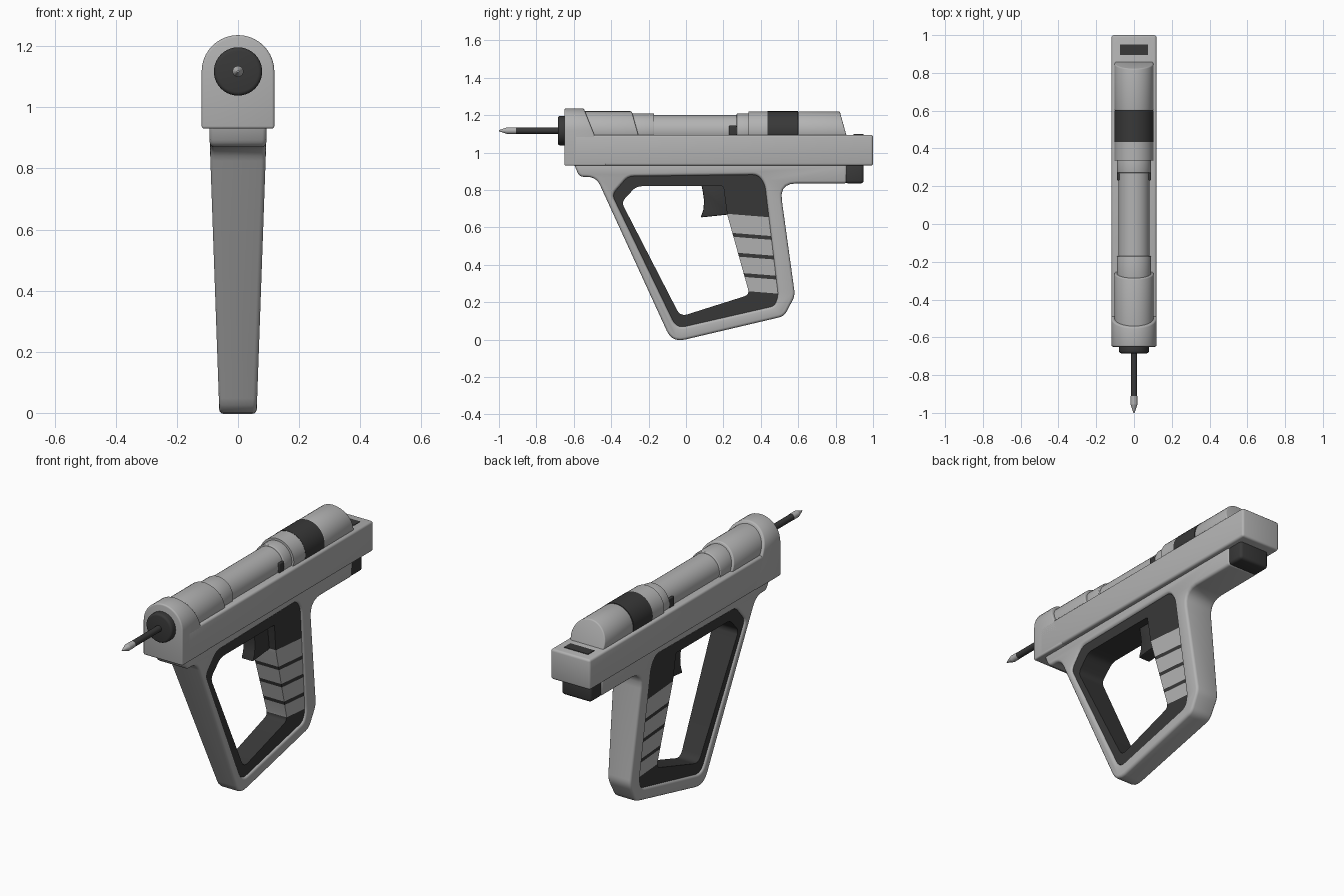
import bpy, bmesh, math
from mathutils import Vector, Matrix

if "Cube" in bpy.data.objects:
    bpy.data.objects.remove(bpy.data.objects["Cube"])

AXIS_Z = 1.117


def material(name, c):
    m = bpy.data.materials.new(name)
    m.diffuse_color = (c, c, c, 1)
    m.use_nodes = True
    m.node_tree.nodes["Principled BSDF"].inputs["Base Color"].default_value = m.diffuse_color
    return m


LIGHT = material("light_grey", 0.45)
DARK = material("dark_grey", 0.04)


def make(name, bm, mat):
    bmesh.ops.recalc_face_normals(bm, faces=bm.faces)
    me = bpy.data.meshes.new(name)
    bm.to_mesh(me)
    bm.free()
    ob = bpy.data.objects.new(name, me)
    bpy.context.collection.objects.link(ob)
    me.materials.append(mat)
    return ob


def activate(ob):
    bpy.ops.object.select_all(action='DESELECT')
    ob.select_set(True)
    bpy.context.view_layer.objects.active = ob


def smooth(ob):
    activate(ob)
    bpy.ops.object.shade_smooth_by_angle(angle=math.radians(32))


def bevel(ob, width, segs=3):
    activate(ob)
    m = ob.modifiers.new("bevel", 'BEVEL')
    m.width, m.segments = width, segs
    m.limit_method, m.angle_limit = 'ANGLE', math.radians(40)
    m.use_clamp_overlap = False
    bpy.ops.object.modifier_apply(modifier=m.name)
    smooth(ob)


def cut(ob, cutter):
    activate(ob)
    m = ob.modifiers.new("cut", 'BOOLEAN')
    m.operation, m.object = 'DIFFERENCE', cutter
    bpy.ops.object.modifier_apply(modifier=m.name)
    bpy.data.objects.remove(cutter)


def rounded(corners, n=5):
    """Round each (y, z, distance) corner with a small curve."""
    out = []
    for i, (y, z, d) in enumerate(corners):
        p = Vector((y, z))
        if d == 0:
            out.append(p)
            continue
        a = Vector(corners[i - 1][:2]) - p
        b = Vector(corners[(i + 1) % len(corners)][:2]) - p
        a, b = p + a.normalized() * d, p + b.normalized() * d
        for k in range(n + 1):
            t = k / n
            out.append(a * (1 - t) ** 2 + p * 2 * t * (1 - t) + b * t * t)
    return out


def prism(name, pts, mat, width):
    """Side profile (y, z) widened along x; width(z) is the half width."""
    bm = bmesh.new()
    l = [bm.verts.new((-width(z), y, z)) for y, z in pts]
    r = [bm.verts.new((width(z), y, z)) for y, z in pts]
    bm.faces.new(l)
    bm.faces.new(r[::-1])
    for i in range(len(pts)):
        bm.faces.new((l[i - 1], l[i], r[i], r[i - 1]))
    return make(name, bm, mat)


def box(name, x, y, z, mat, bev=0):
    bm = bmesh.new()
    bmesh.ops.create_cube(bm, size=1)
    for v in bm.verts:
        v.co = [c[0] + (c[1] - c[0]) * (k + 0.5) for c, k in zip((x, y, z), v.co)]
    ob = make(name, bm, mat)
    if bev:
        bevel(ob, bev)
    return ob


def tube(name, y0, y1, r0, mat, r1=None, slant=0, bev=0):
    """Round part lying along y, with an optional sloping rear end."""
    r1 = r0 if r1 is None else r1
    bm = bmesh.new()
    bmesh.ops.create_cone(bm, cap_ends=True, segments=40, radius1=r0, radius2=r1, depth=y1 - y0)
    bmesh.ops.rotate(bm, verts=bm.verts, matrix=Matrix.Rotation(-math.pi / 2, 3, 'X'))
    for v in bm.verts:
        back = v.co.y > 0
        v.co += Vector((0, (y0 + y1) / 2, AXIS_Z))
        if back:
            v.co.y -= slant * (v.co.z - 1.095)
    ob = make(name, bm, mat)
    if bev:
        bevel(ob, bev)
    else:
        smooth(ob)
    return ob


# Long body rail
box("body_rail", (-0.119, 0.119), (-0.6, 1.0), (0.93, 1.095), LIGHT, 0.012)

# Arched front block with a sloping back
bm = bmesh.new()
arch = [(0.119, 0.93)] + [(0.119 * math.cos(a), AXIS_Z + 0.119 * math.sin(a))
        for a in (math.pi * i / 20 for i in range(21))] + [(-0.119, 0.93)]
f = [bm.verts.new((x, -0.65, z)) for x, z in arch]
b = [bm.verts.new((x, -0.49 - 0.4 * (z - 1.095), z)) for x, z in arch]
bm.faces.new(f)
bm.faces.new(b[::-1])
for i in range(len(arch)):
    bm.faces.new((f[i - 1], f[i], b[i], b[i - 1]))
bevel(make("front_block", bm, LIGHT), 0.008)

# Barrel sections lying in the rail
tube("front_barrel", -0.6, -0.255, 0.104, LIGHT, slant=0.28, bev=0.006)
tube("front_collar", -0.3, -0.17, 0.091, LIGHT, bev=0.004)
tube("middle_tube", -0.2, 0.3, 0.083, LIGHT)
tube("rear_collar", 0.27, 0.35, 0.091, LIGHT, bev=0.004)
tube("rear_barrel", 0.335, 0.435, 0.103, LIGHT)
tube("barrel_band", 0.435, 0.6, 0.104, DARK)
tube("rear_barrel_end", 0.6, 0.857, 0.103, LIGHT, slant=0.28, bev=0.006)
for s, side in ((1, "right"), (-1, "left")):
    box("collar_catch_" + side, sorted((s * 0.06, s * 0.09)), (0.23, 0.272), (1.08, 1.145), DARK, 0.005)

# Nozzle, needle and tip
tube("nozzle", -0.685, -0.63, 0.079, DARK, bev=0.012)
tube("needle", -0.93, -0.67, 0.017, DARK)
tube("needle_tip_base", -0.955, -0.91, 0.018, LIGHT)
tube("needle_tip", -1.0, -0.955, 0.003, LIGHT, r1=0.018)

# Rear details
box("rear_slot", (-0.073, 0.073), (0.895, 0.95), (1.09, 1.098), DARK)
box("rear_pad", (-0.09, 0.09), (0.85, 0.95), (0.835, 0.94), DARK, 0.016)

# Handle frame: tapered profile with a hole
def frame_width(z):
    return 0.061 + 0.0355 * z


frame = rounded([(-0.6, 0.94, 0), (-0.57, 0.87, 0.025), (-0.48, 0.87, 0.05),
                 (-0.074, -0.016, 0.07), (0.525, 0.125, 0.03), (0.583, 0.235, 0.03),
                 (0.5, 0.835, 0.09), (0.86, 0.835, 0), (0.86, 0.94, 0)])
outer = rounded([(-0.395, 0.775, 0.03), (-0.31, 0.873, 0.03), (0.385, 0.882, 0.03),
                 (0.422, 0.83, 0.03), (0.493, 0.235, 0.025), (0.475, 0.18, 0.025),
                 (-0.05, 0.06, 0.05)])
inner = rounded([(-0.345, 0.735, 0.03), (-0.265, 0.82, 0.03), (0.2, 0.82, 0.01),
                 (0.22, 0.67, 0.02), (0.34, 0.24, 0.03), (-0.03, 0.123, 0.04)])
handle = prism("handle_frame", frame, LIGHT, frame_width)
cut(handle, prism("frame_cutter", outer, LIGHT, lambda z: 0.3))
bevel(handle, 0.014)

# Inner liner: dark, with a light grip crossed by dark stripes
liner = prism("handle_liner", outer, DARK, lambda z: frame_width(z) - 0.01)
cut(liner, prism("liner_cutter", inner, DARK, lambda z: 0.3))
liner.data.materials.clear()
liner.data.materials.append(DARK)
liner.data.materials.append(LIGHT)
TILT, TOP, LOW = 0.08, 0.69, 0.285
stripes = (0.58, 0.476, 0.37)
levels = [TOP, LOW] + [s + d for s in stripes for d in (-0.01, 0.01)]
bm = bmesh.new()
bm.from_mesh(liner.data)
bmesh.ops.triangulate(bm, faces=bm.faces)
for s in levels:
    bmesh.ops.bisect_plane(bm, geom=bm.verts[:] + bm.edges[:] + bm.faces[:],
                           plane_co=(0, 0, s), plane_no=(0, TILT, 1))
for f in bm.faces:
    c = f.calc_center_median()
    s = c.z + TILT * c.y
    grip = c.y > 0.2 and LOW < s < TOP and all(abs(s - k) > 0.01 for k in stripes)
    f.material_index = 1 if grip else 0
bm.to_mesh(liner.data)
bm.free()
smooth(liner)

# Trigger
trigger = prism("trigger", [(0.08, 0.84), (0.23, 0.84), (0.24, 0.67), (0.078, 0.653),
                            (0.092, 0.69), (0.097, 0.74), (0.09, 0.79)], DARK, lambda z: 0.036)
bevel(trigger, 0.006, 2)
